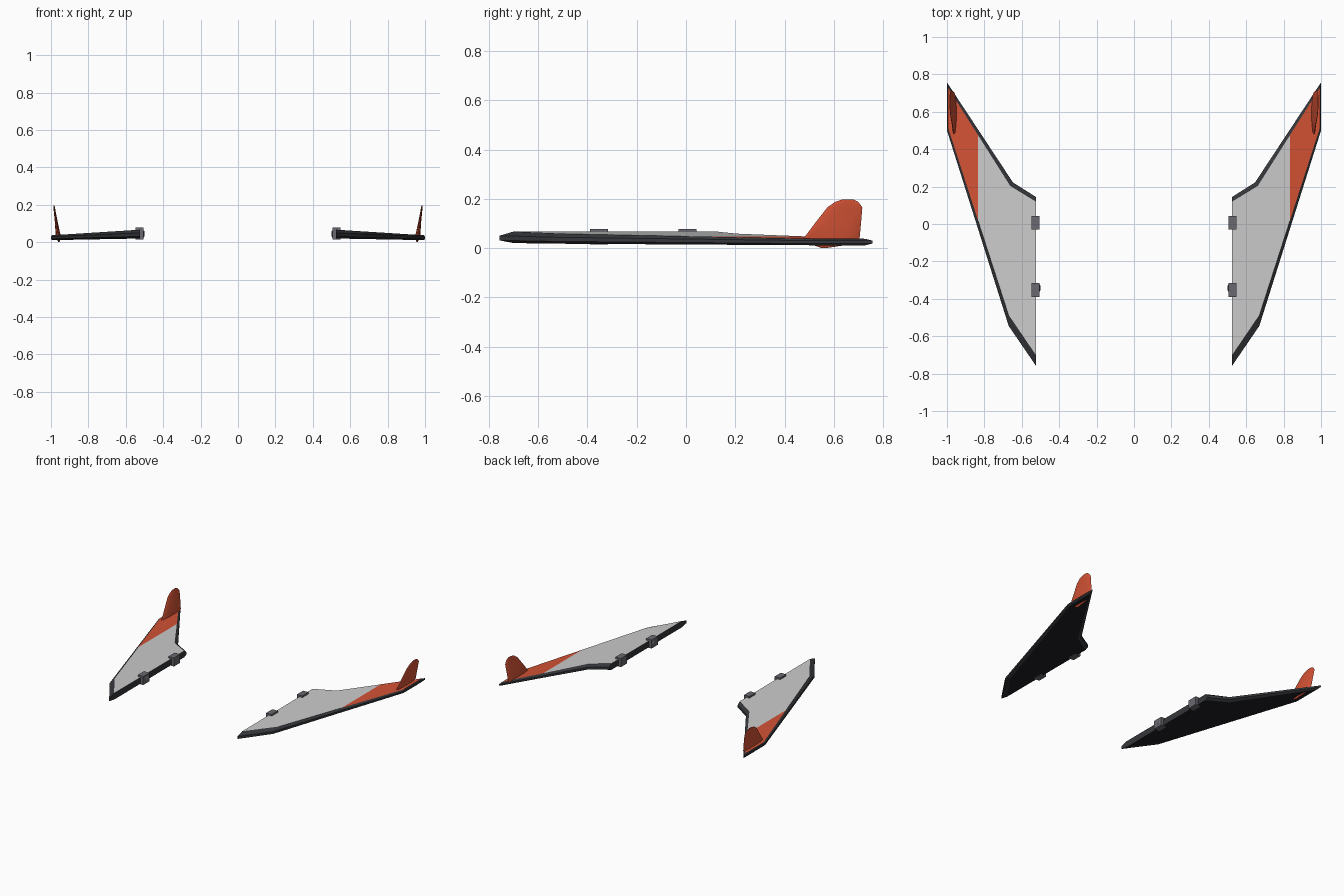
import bpy, bmesh, math
from mathutils import Vector

if "Cube" in bpy.data.objects:
    bpy.data.objects.remove(bpy.data.objects["Cube"])


def material(name, rgb):
    m = bpy.data.materials.new(name)
    m.diffuse_color = (*rgb, 1)
    m.use_nodes = True
    m.node_tree.nodes["Principled BSDF"].inputs["Base Color"].default_value = m.diffuse_color
    return m


WHITE = material("light_grey", (0.72, 0.73, 0.75))
ORANGE = material("orange", (0.65, 0.085, 0.035))
DARK = material("dark_rim", (0.035, 0.037, 0.042))
BLACK = material("black_underside", (0.014, 0.015, 0.018))
METAL = material("clip_grey", (0.14, 0.14, 0.16))


def finish(bm, name, mats):
    bmesh.ops.recalc_face_normals(bm, faces=bm.faces)
    me = bpy.data.meshes.new(name)
    bm.to_mesh(me)
    bm.free()
    ob = bpy.data.objects.new(name, me)
    bpy.context.collection.objects.link(ob)
    for m in mats:
        me.materials.append(m)
    mod = ob.modifiers.new("mirror", 'MIRROR')
    mod.use_clip = False
    mod.use_mirror_merge = False
    return ob


def loft(bm, rings):
    rows = [[bm.verts.new(p) for p in r] for r in rings]
    n = len(rows[0])
    for a, b in zip(rows, rows[1:]):
        for i in range(n):
            j = (i + 1) % n
            bm.faces.new((a[i], a[j], b[j], b[i]))
    bm.faces.new(rows[0][::-1])
    bm.faces.new(rows[-1])


# Wing panel: chamfered rim, coloured upper skin, dark underside
outer = [(.525, -.757), (.670, -.545), (1.0, .50), (1.0, .757), (.647, .222), (.525, .145)]
inner = [(.525, -.700), (.671, -.485), (.994, .515), (.994, .728), (.664, .207), (.525, .122)]


def ring(outline, z_root, z_tip):
    return [(x, y, z_root + (z_tip - z_root) * (x - .525) / .475) for x, y in outline]


bm = bmesh.new()
loft(bm, [ring(inner, .020, .011), ring(outer, .031, .018),
          ring(outer, .050, .030), ring(inner, .067, .037)])
bmesh.ops.recalc_face_normals(bm, faces=bm.faces)
bmesh.ops.bisect_plane(bm, geom=bm.verts[:] + bm.edges[:] + bm.faces[:],
                       plane_co=(.835, 0, 0), plane_no=(1, 0, 0))
for f in bm.faces:
    if f.normal.z > .97:
        f.material_index = 1 if f.calc_center_median().x > .835 else 0
    else:
        f.material_index = 3 if f.normal.z < -.97 else 2
finish(bm, "wing_panels", [WHITE, ORANGE, DARK, BLACK])

# Tip fin: lens-shaped sections, leaning outwards and thinning to the top
# (z, centre x, y front, y back, half thickness)
levels = [(0.0, .957, .550, .570, .003), (.018, .959, .50, .69, .011),
          (.040, .962, .478, .705, .013), (.105, .971, .527, .711, .008),
          (.165, .980, .574, .716, .005), (.187, .983, .605, .700, .004),
          (.197, .984, .635, .680, .003)]
bm = bmesh.new()
rings = []
for z, cx, y0, y1, t in levels:
    rings.append([(cx + t * math.sin(k * math.pi / 6),
                   (y0 + y1) / 2 - (y1 - y0) / 2 * math.cos(k * math.pi / 6), z)
                  for k in range(12)])
loft(bm, rings)
fin = finish(bm, "tip_fins", [ORANGE])
bpy.context.view_layer.objects.active = fin
fin.select_set(True)
bpy.ops.object.shade_smooth_by_angle(angle=math.radians(35))
fin.select_set(False)

# Root clips: two blocks straddling the inner edge of each wing
for name, y in (("front_clips", -.353), ("rear_clips", .006)):
    bm = bmesh.new()
    bmesh.ops.create_cube(bm, size=1)
    for v in bm.verts:
        v.co = Vector((.526 + v.co.x * .044, y + v.co.y * .073, .0465 + v.co.z * .063))
    finish(bm, name, [METAL])

# Locating pin: small tapered nub on the front clip
bm = bmesh.new()
loft(bm, [[(x, -.342 + r * math.cos(k * math.pi / 6), .045 + r * math.sin(k * math.pi / 6))
           for k in range(12)] for x, r in ((.525, .026), (.506, .022), (.499, .010))])
finish(bm, "locating_pins", [METAL])
